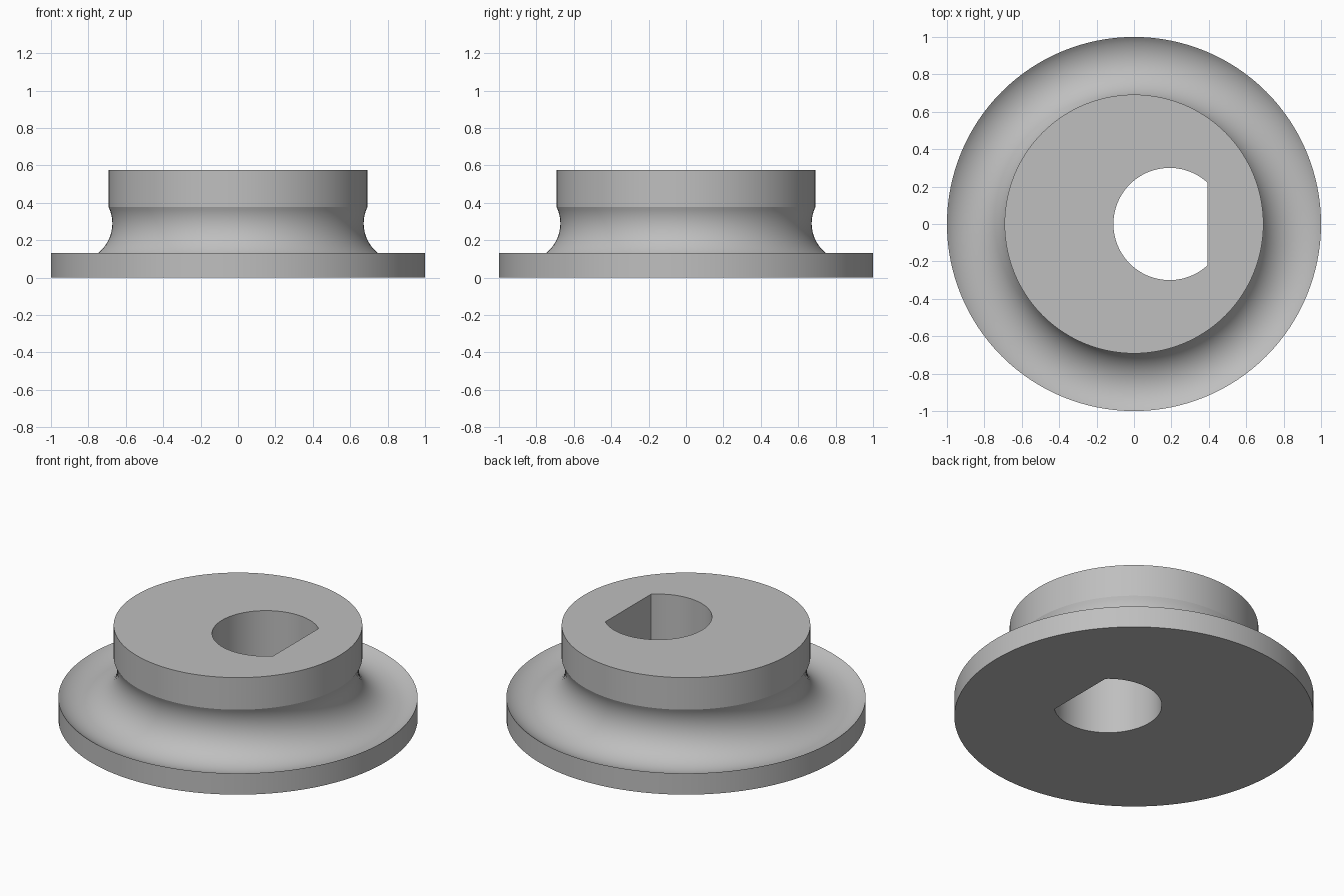
import bpy, bmesh, math

if "Cube" in bpy.data.objects:
    bpy.data.objects.remove(bpy.data.objects["Cube"])

SEG = 128
grey = bpy.data.materials.new("plain grey")
grey.diffuse_color = (0.52, 0.52, 0.52, 1)
grey.use_nodes = True
grey.node_tree.nodes["Principled BSDF"].inputs["Base Color"].default_value = grey.diffuse_color


def new_object(name, bm):
    bmesh.ops.recalc_face_normals(bm, faces=bm.faces)
    mesh = bpy.data.meshes.new(name)
    bm.to_mesh(mesh)
    bm.free()
    ob = bpy.data.objects.new(name, mesh)
    bpy.context.collection.objects.link(ob)
    mesh.materials.append(grey)
    return ob


def ring(bm, r, z):
    return [bm.verts.new((r * math.cos(2 * math.pi * i / SEG),
                          r * math.sin(2 * math.pi * i / SEG), z)) for i in range(SEG)]


# Profile: flange rim, round groove, straight hub
GX, GZ, GR = 0.875, 0.29, 0.203
a0 = math.atan2(0.131 - GZ, 1.0 - GX)                        # groove start at the rim
a1 = -math.pi - math.acos((0.692 - GX) / -GR)                # groove end at the hub
STEPS = 28
profile = [(1.0, 0.0)]
for i in range(STEPS + 1):
    a = a0 + (a1 - a0) * i / STEPS
    profile.append((GX + GR * math.cos(a), GZ + GR * math.sin(a)))
profile[1] = (1.0, 0.131)
profile.append((0.692, 0.575))

# Grooved hub body
bm = bmesh.new()
rings = [ring(bm, r, z) for r, z in profile]
for lo, hi in zip(rings, rings[1:]):
    for i in range(SEG):
        j = (i + 1) % SEG
        bm.faces.new((lo[i], lo[j], hi[j], hi[i]))
bm.faces.new(rings[0])
bm.faces.new(rings[-1])
body = new_object("grooved_hub", bm)

# D-shaped bore cutter, off centre, flat side towards +x
CX, CR, FLAT = 0.19, 0.30, 0.393
half = math.acos((FLAT - CX) / CR)
N = 72
bm = bmesh.new()
outline = []
for i in range(N + 1):
    a = half + (2 * math.pi - 2 * half) * i / N
    outline.append(bm.verts.new((CX + CR * math.cos(a), CR * math.sin(a), -0.2)))
base = bm.faces.new(outline)
top = bmesh.ops.extrude_face_region(bm, geom=[base])["geom"]
bmesh.ops.translate(bm, vec=(0, 0, 1.0),
                    verts=[v for v in top if isinstance(v, bmesh.types.BMVert)])
cutter = new_object("bore_cutter", bm)

# Cut the bore and bake the result
cut = body.modifiers.new("bore", "BOOLEAN")
cut.operation = "DIFFERENCE"
cut.solver = "EXACT"
cut.object = cutter
bpy.ops.object.select_all(action="DESELECT")
body.select_set(True)
bpy.context.view_layer.objects.active = body
bpy.ops.object.modifier_apply(modifier=cut.name)
bpy.data.objects.remove(cutter)

bpy.ops.object.shade_smooth_by_angle(angle=math.radians(20))
